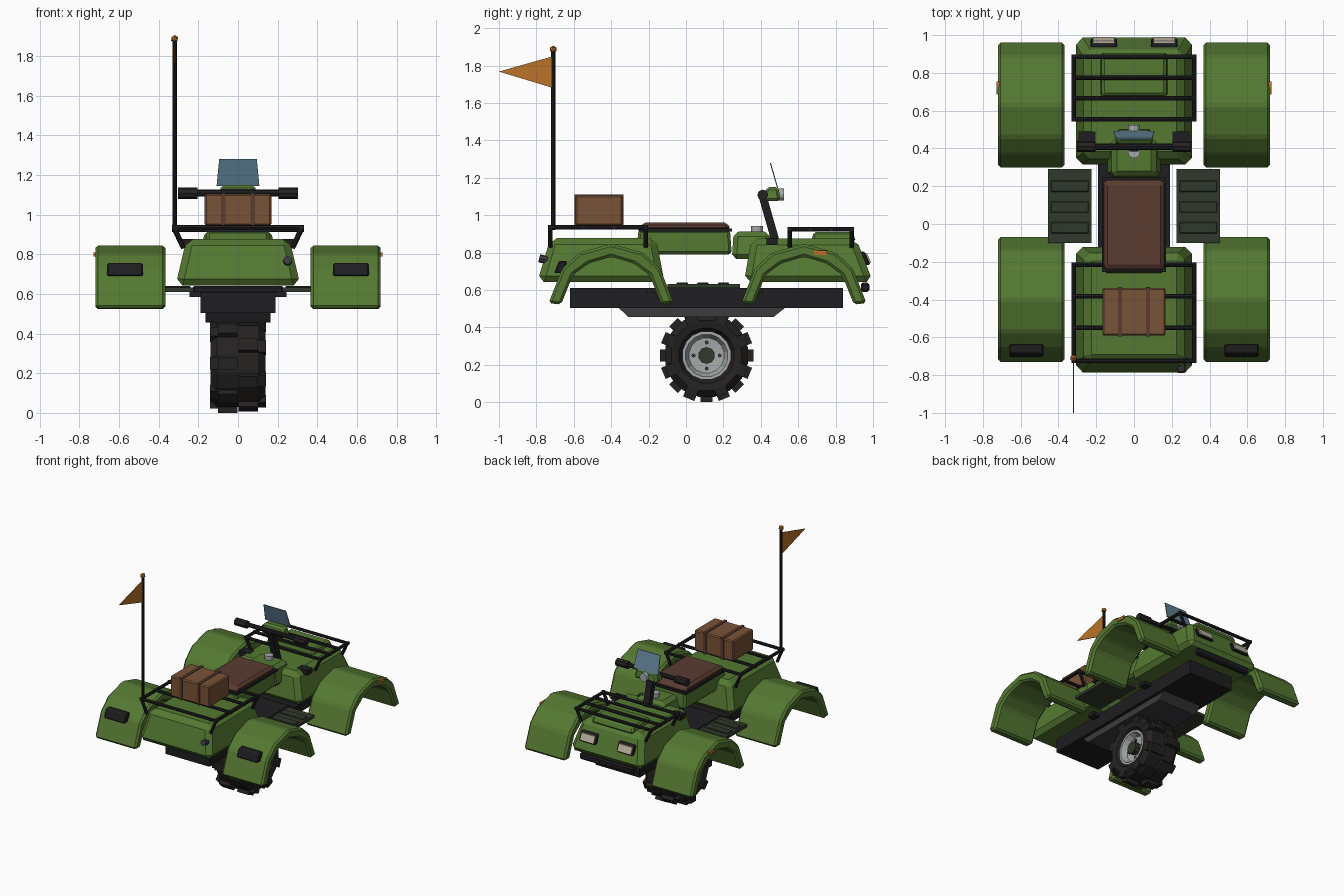
import bpy, bmesh
from math import pi, sin, cos
from mathutils import Vector, Matrix

if "Cube" in bpy.data.objects:
    bpy.data.objects.remove(bpy.data.objects["Cube"])


def mat(name, r, g, b):
    m = bpy.data.materials.new(name)
    m.diffuse_color = (r, g, b, 1)
    m.use_nodes = True
    m.node_tree.nodes["Principled BSDF"].inputs["Base Color"].default_value = m.diffuse_color
    return m


GREEN = mat("green", .09, .19, .032)
DARKGREEN = mat("dark_green", .03, .04, .025)
BLACK = mat("black", .013, .013, .015)
RUBBER = mat("rubber", .018, .016, .015)
STEEL = mat("dark_steel", .045, .045, .05)
SILVER = mat("silver", .38, .4, .4)
SEAT = mat("seat_brown", .1, .045, .03)
LEATHER = mat("leather", .19, .085, .038)
ORANGE = mat("orange", .5, .17, .02)
GLASS = mat("glass", .12, .22, .3)
LAMP = mat("lamp", .5, .45, .35)


def finish(name, bm, m, bevel=0):
    if bevel:
        bmesh.ops.bevel(bm, geom=bm.edges[:], offset=bevel, segments=1, affect='EDGES', clamp_overlap=True)
    bmesh.ops.recalc_face_normals(bm, faces=bm.faces[:])
    me = bpy.data.meshes.new(name)
    bm.to_mesh(me)
    bm.free()
    me.materials.append(m)
    ob = bpy.data.objects.new(name, me)
    bpy.context.collection.objects.link(ob)
    return ob


def box(name, x, y, z, m, bevel=0, taper=(0, 0, 0), rot=None):
    """Box from ranges; taper = top inset on x, low y, high y."""
    bm = bmesh.new()
    bmesh.ops.create_cube(bm, size=1)
    for v in bm.verts:
        i, j, k = (c > 0 for c in v.co)
        v.co = Vector((x[i], y[j], z[k]))
        if k:
            v.co.x += -taper[0] if i else taper[0]
            v.co.y += -taper[2] if j else taper[1]
    if rot:
        c = Vector((sum(x) / 2, sum(y) / 2, sum(z) / 2))
        bmesh.ops.rotate(bm, verts=bm.verts[:], cent=c, matrix=rot)
    return finish(name, bm, m, bevel)


def prism(name, pts, x0, x1, m, bevel=0):
    """Closed (y, z) outline extruded along x."""
    bm = bmesh.new()
    f = bm.faces.new([bm.verts.new((x0, *p)) for p in pts])
    g = bmesh.ops.extrude_face_region(bm, geom=[f])['geom']
    bmesh.ops.translate(bm, verts=[v for v in g if isinstance(v, bmesh.types.BMVert)], vec=(x1 - x0, 0, 0))
    return finish(name, bm, m, bevel)


def rods(name, segs, r, m, n=8):
    """Straight rods between pairs of points."""
    bm = bmesh.new()
    for a, b in segs:
        a, b = Vector(a), Vector(b)
        M = Matrix.Translation((a + b) / 2) @ (b - a).to_track_quat('Z', 'Y').to_matrix().to_4x4()
        bmesh.ops.create_cone(bm, cap_ends=True, segments=n, radius1=r, radius2=r, depth=(b - a).length, matrix=M)
    return finish(name, bm, m)


def lathe(name, prof, cy, cz, m, n, closed=True):
    """(x, radius) profile spun about the x axis."""
    bm = bmesh.new()
    rings = [[bm.verts.new((x, cy + r * cos(2 * pi * (i + .5) / n), cz + r * sin(2 * pi * (i + .5) / n)))
              for i in range(n)] for x, r in prof]
    for k in range(len(prof) - (0 if closed else 1)):
        a, b = rings[k], rings[(k + 1) % len(prof)]
        for i in range(n):
            j = (i + 1) % n
            bm.faces.new((a[i], a[j], b[j], b[i]))
    if not closed:
        bm.faces.new(rings[0])
        bm.faces.new(rings[-1])
    return finish(name, bm, m)


# chassis and skid plate
box("chassis", (-.19, .19), (-.62, .84), (.505, .61), BLACK)
prism("skid_plate", [(-.36, .505), (-.31, .457), (.47, .457), (.53, .505)], -.165, .165, STEEL)
for y in (-.18, .38):
    box("cross_member", (-.245, .245), (y - .03, y + .03), (.585, .612), BLACK)

# body shells, hood panel, tank and seat
box("rear_body", (-.315, .315), (-.795, -.115), (.642, .878), GREEN, .035, (.055, .07, .045))
box("front_body", (-.315, .315), (.31, 1.0), (.642, .875), GREEN, .035, (.055, .04, .09))
box("hood_panel", (-.18, .18), (.67, .91), (.86, .91), GREEN, .012, (.012, .012, .02))
box("tank", (-.145, .145), (.245, .475), (.765, .912), GREEN, .025, (.03, .01, .03))
rods("fuel_cap", [((0, .38, .9), (0, .38, .942))], .032, SILVER, 12)
box("seat_base", (-.16, .16), (-.265, .245), (.79, .922), GREEN, .015, (.0, .01, .01))
box("seat_trim", (-.17, .17), (-.255, .245), (.912, .928), BLACK)
box("seat", (-.165, .165), (-.25, .24), (.92, .962), SEAT, .016, (.01, .02, .02))

# front bumper, exhaust tip
box("front_bumper", (-.23, .23), (.935, .98), (.59, .64), BLACK, .01)
rods("exhaust_tip", [((.25, -.7, .75), (.25, -.785, .77))], .022, STEEL)

# fenders, footrests and lights, mirrored
half = [(.335, .53), (.262, .715), (.17, .80)]
inner = [(.268, .522), (.205, .68), (.122, .742)]
arch = ([(-y, z) for y, z in half] + [(0, .847)] + half[::-1]
        + inner + [(0, .778)] + [(-y, z) for y, z in inner[::-1]])
for s in (-1, 1):
    for part, cy in (("rear", -.40), ("front", .63)):
        prism(part + "_fender", [(cy + y, z) for y, z in arch], s * .367, s * .72, GREEN, .014)
    box("tail_lamp", sorted((s * .48, s * .66)), (-.705, -.655), (.69, .755), BLACK, .006, (0, .025, -.02))
    box("side_reflector", sorted((s * .70, s * .728)), (.685, .755), (.788, .81), ORANGE)
    box("headlight_frame", sorted((s * .09, s * .23)), (.90, .985), (.735, .805), BLACK, .006, (0, .0, .03))
    box("headlight", sorted((s * .102, s * .218)), (.90, .99), (.745, .795), LAMP, 0, (0, 0, .021))
    box("footrest", sorted((s * .225, s * .455)), (-.10, .29), (.61, .632), DARKGREEN)
    for y in (-.02, .09, .2):
        box("footrest_rib", sorted((s * .24, s * .44)), (y - .03, y + .03), (.625, .64), DARKGREEN, .004)
    box("body_vent", sorted((s * .205, s * .295)), (.43, .49), (.84, .878), BLACK)

# cargo racks: frame, crossbars and slanted legs
X = .32
for name, ys, z in (("rear_rack", (-.725, -.55, -.383, -.215), .936), ("front_rack", (.555, .665, .775, .885), .924)):
    a, b = ys[0], ys[-1]
    segs = [((-X - .012, y, z), (X + .012, y, z)) for y in ys]
    for s in (-1, 1):
        segs.append(((s * X, a - .012, z), (s * X, b + .012, z)))
        for y in (a, b):
            segs.append(((s * X, y, z), (s * .275, y, .83)))
    rods(name, segs, .012, BLACK)

# luggage with straps
box("luggage", (-.168, .168), (-.59, -.34), (.946, 1.105), LEATHER, .008)
for x in (-.075, .075):
    box("luggage_strap", (x - .011, x + .011), (-.596, -.334), (.942, 1.11), SEAT)

# flag
rods("flag_pole", [((-.32, -.71, .92), (-.32, -.71, 1.88))], .011, BLACK)
prism("flag", [(-.71, 1.85), (-.71, 1.68), (-1.0, 1.768)], -.323, -.317, ORANGE)
bm = bmesh.new()
bmesh.ops.create_icosphere(bm, subdivisions=1, radius=.02, matrix=Matrix.Translation((-.32, -.71, 1.887)))
finish("pole_ball", bm, ORANGE)

# steering: column, bar, grips, instrument pod, lamp, windscreen
prism("steering_column", [(.455, .865), (.50, .865), (.43, 1.11), (.385, 1.11)], -.025, .025, BLACK)
rods("handlebar", [((-.3, .41, 1.11), (.3, .41, 1.11))], .017, BLACK)
rods("handlebar_grips", [((s * .205, .41, 1.108), (s * .303, .41, 1.108)) for s in (-1, 1)], .029, RUBBER)
box("instrument_pod", (-.1, .1), (.41, .505), (1.075, 1.15), GREEN, .015, (.015, .02, .01))
rods("handlebar_lamp", [((0, .49, 1.11), (0, .525, 1.11))], .032, SILVER, 12)
bm = bmesh.new()
for t in (0, .006):
    bm.faces.new([bm.verts.new(p) for p in ((-.108, .487 + t, 1.145), (.108, .487 + t, 1.145),
                                            (.095, .448 + t, 1.28), (-.095, .448 + t, 1.28))])
bmesh.ops.bridge_loops(bm, edges=bm.edges[:])
finish("windscreen", bm, GLASS)

# wheel: tyre, staggered lugs, rims, hubs and nuts
CY, CZ = .11, .25
tyre = [(.09, .125), (.13, .15), (.14, .19), (.105, .225)]
lathe("tyre", tyre + [(-x, r) for x, r in tyre[::-1]], CY, CZ, RUBBER, 16)
bm = bmesh.new()
for i in range(16):
    s = 1 if i % 2 else -1
    R = Matrix.Translation((0, CY, CZ)) @ Matrix.Rotation(2 * pi * i / 16, 4, 'X')
    for x, w, r0, r1 in ((.052, .1, .20, .25), (.118, .045, .185, .228)):
        M = R @ Matrix.Translation((s * x, 0, -(r0 + r1) / 2)) @ Matrix.Diagonal((w, .064, r1 - r0, 1))
        bmesh.ops.create_cube(bm, size=1, matrix=M)
finish("tyre_lugs", bm, RUBBER)
for s in (-1, 1):
    lathe("rim", [(s * x, r) for x, r in ((.03, .132), (.118, .132), (.118, .115), (.075, .095), (.07, .03))],
          CY, CZ, SILVER, 16, False)
    rods("hub", [((s * .06, CY, CZ), (s * .115, CY, CZ))], .045, DARKGREEN, 10)
    rods("wheel_nuts", [((s * .06, CY + .07 * cos(a), CZ + .07 * sin(a)), (s * .085, CY + .07 * cos(a), CZ + .07 * sin(a)))
                        for a in (0, pi / 2, pi, 3 * pi / 2)], .011, STEEL, 6)
